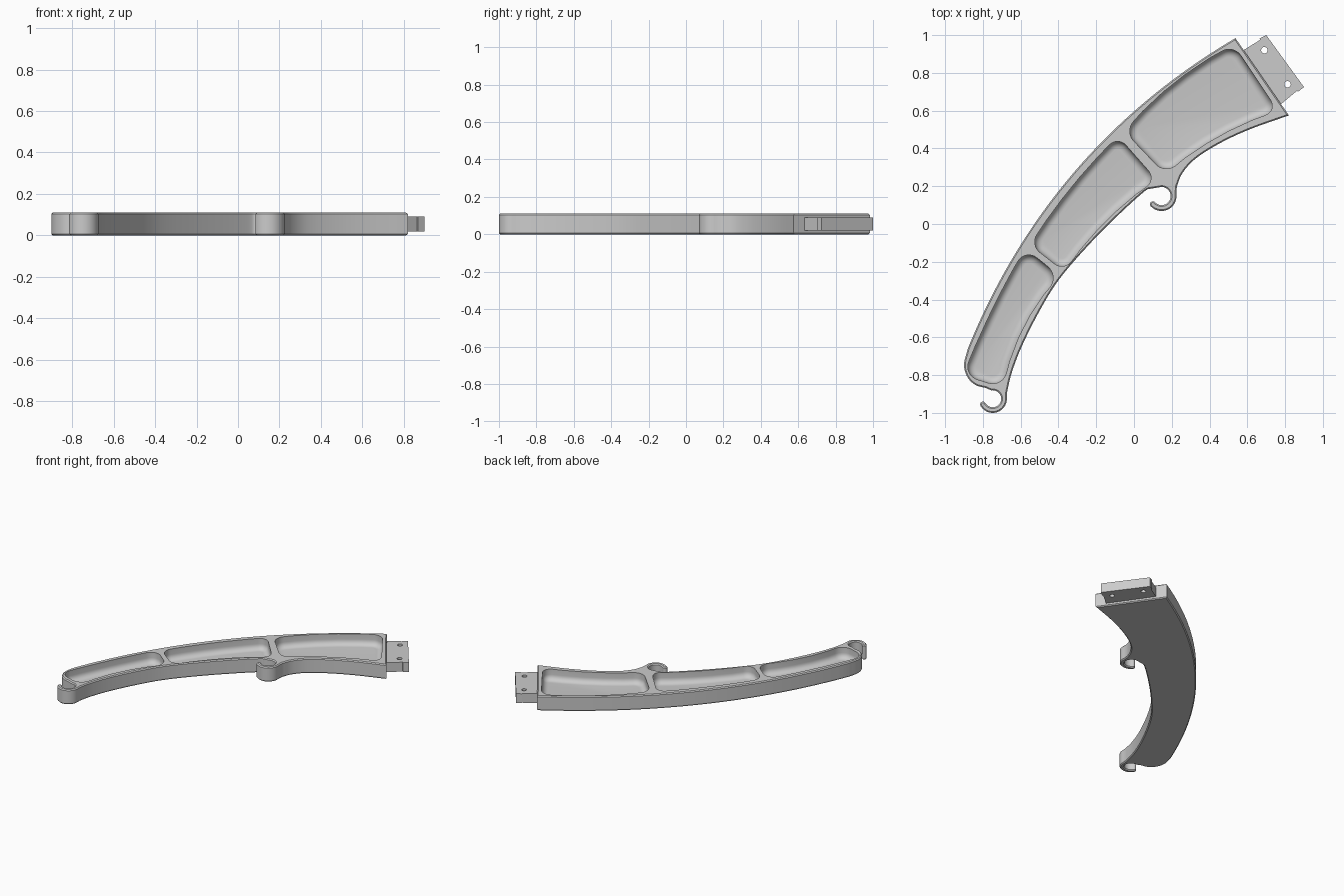
import bpy
import bmesh
import math
from mathutils import Vector

if "Cube" in bpy.data.objects:
    bpy.data.objects.remove(bpy.data.objects["Cube"])

grey = bpy.data.materials.new("plain grey")
grey.use_nodes = True
grey.diffuse_color = (0.6, 0.6, 0.6, 1)
grey.node_tree.nodes["Principled BSDF"].inputs["Base Color"].default_value = grey.diffuse_color

HEIGHT, CHAMFER = 0.11, 0.007


def bezier(a, b, c, d, n):
    return [a * (1 - t) ** 3 + b * (3 * t * (1 - t) ** 2) + c * (3 * t * t * (1 - t)) + d * t ** 3
            for t in (i / n for i in range(n + 1))]


def bow(a, m, b, n=24):
    """Gentle curve from a through m to b."""
    a, m, b = Vector(a), Vector(m), Vector(b)
    c = 2 * m - (a + b) / 2
    return [a.lerp(c, i / n).lerp(c.lerp(b, i / n), i / n) for i in range(n + 1)]


def arc(centre, r, start, end, n=16):
    angles = [math.radians(start + (end - start) * i / n) for i in range(n + 1)]
    return [Vector(centre) + r * Vector((math.cos(t), math.sin(t))) for t in angles]


def spline(points, n=6):
    """Smooth curve through all points."""
    p = [Vector(q) for q in points]
    p = [2 * p[0] - p[1]] + p + [2 * p[-1] - p[-2]]
    out = []
    for a, b, c, d in zip(p, p[1:], p[2:], p[3:]):
        out += bezier(b, b + (c - a) / 6, c - (d - b) / 6, c, n)
    return out


def hook(centre, outer, inner, start, tip, end):
    """Open hook: outer sweep, round tip, inner sweep back."""
    mid, half = (outer + inner) / 2, (outer - inner) / 2
    tip_centre = arc(centre, mid, tip, tip, 1)[0]
    return (arc(centre, outer, start, tip, 20)
            + arc(tip_centre, half, tip, tip - 180, 8)
            + arc(centre, inner, tip, end, 24))


def rounded(points, corners, radius):
    """Replace the listed corner points by rounded ones."""
    out = []
    for i, p in enumerate(points):
        if i not in corners:
            out.append(p)
            continue
        a = p + (points[i - 1] - p).normalized() * radius
        b = p + (points[(i + 1) % len(points)] - p).normalized() * radius
        out += bezier(a, a.lerp(p, 0.55), b.lerp(p, 0.55), b, 8)
    return out


def add_walls(bm, path, rings):
    """Walls along one outline, with (inset, z) rings from bottom to top."""
    pts = [p for i, p in enumerate(path) if (p - path[i - 1]).length > 0.001]
    if sum(a.x * b.y - b.x * a.y for a, b in zip(pts, pts[1:] + pts[:1])) < 0:
        pts.reverse()
    count = len(pts)
    normals = []
    for i, p in enumerate(pts):
        d1 = (p - pts[i - 1]).normalized()
        d2 = (pts[(i + 1) % count] - p).normalized()
        n1, n2 = Vector((-d1.y, d1.x)), Vector((-d2.y, d2.x))
        n = (n1 + n2).normalized()
        normals.append(n / max(n.dot(n1), 0.4))
    loops = [[bm.verts.new((*(p + n * inset), z)) for p, n in zip(pts, normals)]
             for inset, z in rings]
    for low, high in zip(loops, loops[1:]):
        for i in range(count):
            j = (i + 1) % count
            bm.faces.new((low[i], low[j], high[j], high[i]))
    return loops[0], loops[-1]


def fill(bm, loops):
    """Flat face inside the first loop, leaving the other loops open."""
    if len(loops) == 1:
        bm.faces.new(loops[0])
        return
    edges = [bm.edges.get((a, b)) for loop in loops for a, b in zip(loop, loop[1:] + loop[:1])]
    bmesh.ops.triangle_fill(bm, edges=edges, use_beauty=True, normal=(0, 0, 1))


def solid(name, outline, rings, recesses, recess_rings):
    """Plate with recesses; those that reach its underside become through holes."""
    bm = bmesh.new()
    bottom, top = add_walls(bm, outline, rings)
    bottoms, tops = [bottom], [top]
    for path in recesses:
        low, high = add_walls(bm, path, recess_rings)
        tops.append(high)
        if recess_rings[0][1] > rings[0][1]:
            fill(bm, [low])
        else:
            bottoms.append(low)
    fill(bm, bottoms)
    fill(bm, tops)
    bmesh.ops.recalc_face_normals(bm, faces=bm.faces[:])
    mesh = bpy.data.meshes.new(name)
    bm.to_mesh(mesh)
    bm.free()
    mesh.materials.append(grey)
    obj = bpy.data.objects.new(name, mesh)
    bpy.context.collection.objects.link(obj)
    bpy.ops.object.select_all(action="DESELECT")
    obj.select_set(True)
    bpy.context.view_layer.objects.active = obj
    bpy.ops.object.shade_smooth_by_angle(angle=math.radians(30))


# Outline of the curved arm with two hooks on its inner edge
outline = bow((-0.88, -0.66), (-0.31, 0.283), (0.537, 0.984), 40)
outline += spline([(0.82, 0.575), (0.61, 0.5), (0.45, 0.425), (0.325, 0.345),
                   (0.257, 0.27), (0.227, 0.2)])
outline += hook((0.146, 0.148), 0.079, 0.048, 10, -137, 95)
outline += spline([(0.09, 0.187), (0.055, 0.172), (-0.077, 0.053), (-0.235, -0.106),
                   (-0.394, -0.29), (-0.5, -0.46), (-0.595, -0.65), (-0.648, -0.79),
                   (-0.672, -0.89)])
outline += hook((-0.748, -0.925), 0.075, 0.045, 5, -150, 100)
outline += spline([(-0.785, -0.868), (-0.84, -0.852), (-0.882, -0.81),
                   (-0.9, -0.745), (-0.88, -0.66)])

# Three pockets: outer side, inner side, corner radius
pockets = []
for outer_side, inner_side, radius in (
        (((-0.05, 0.49), (0.21, 0.745), (0.527, 0.95)),
         ((0.76, 0.6), (0.44, 0.46), (0.165, 0.265)), 0.07),
        (((-0.55, -0.11), (-0.335, 0.19), (-0.085, 0.465)),
         ((0.118, 0.235), (-0.145, 0.02), (-0.37, -0.25)), 0.065),
        (((-0.905, -0.8), (-0.742, -0.435), (-0.575, -0.13)),
         ((-0.395, -0.275), (-0.585, -0.545), (-0.695, -0.865)), 0.08)):
    n = 5
    sides = bow(*outer_side, n) + bow(*inner_side, n)
    pockets.append(rounded(sides, (0, n, n + 1, 2 * n + 1), radius))

# Pocket walls run into the floor with a fillet
FLOOR, FILLET = 0.03, 0.04
fillet_rings = [(FILLET * (1 - math.sin(t)), FLOOR + FILLET * (1 - math.cos(t)))
                for t in (math.radians(15 * k) for k in range(7))]
solid("curved_arm", outline,
      [(CHAMFER, 0), (0, CHAMFER), (0, HEIGHT - CHAMFER), (CHAMFER, HEIGHT)],
      pockets, fillet_rings + [(0, HEIGHT)])

# Joining tongue with two pin holes
tongue_outline = [(0.555, 0.905), (0.668, 0.975), (0.664, 0.982), (0.7, 1.0),
                  (0.9, 0.725), (0.868, 0.7), (0.863, 0.705), (0.755, 0.615)]
pin_holes = [arc(centre, 0.017, 0, 360, 24) for centre in ((0.69, 0.92), (0.813, 0.74))]
solid("joining_tongue", [Vector(p) for p in tongue_outline],
      [(0, 0.02), (0, 0.09)], pin_holes, [(0, 0.02), (0, 0.09)])
